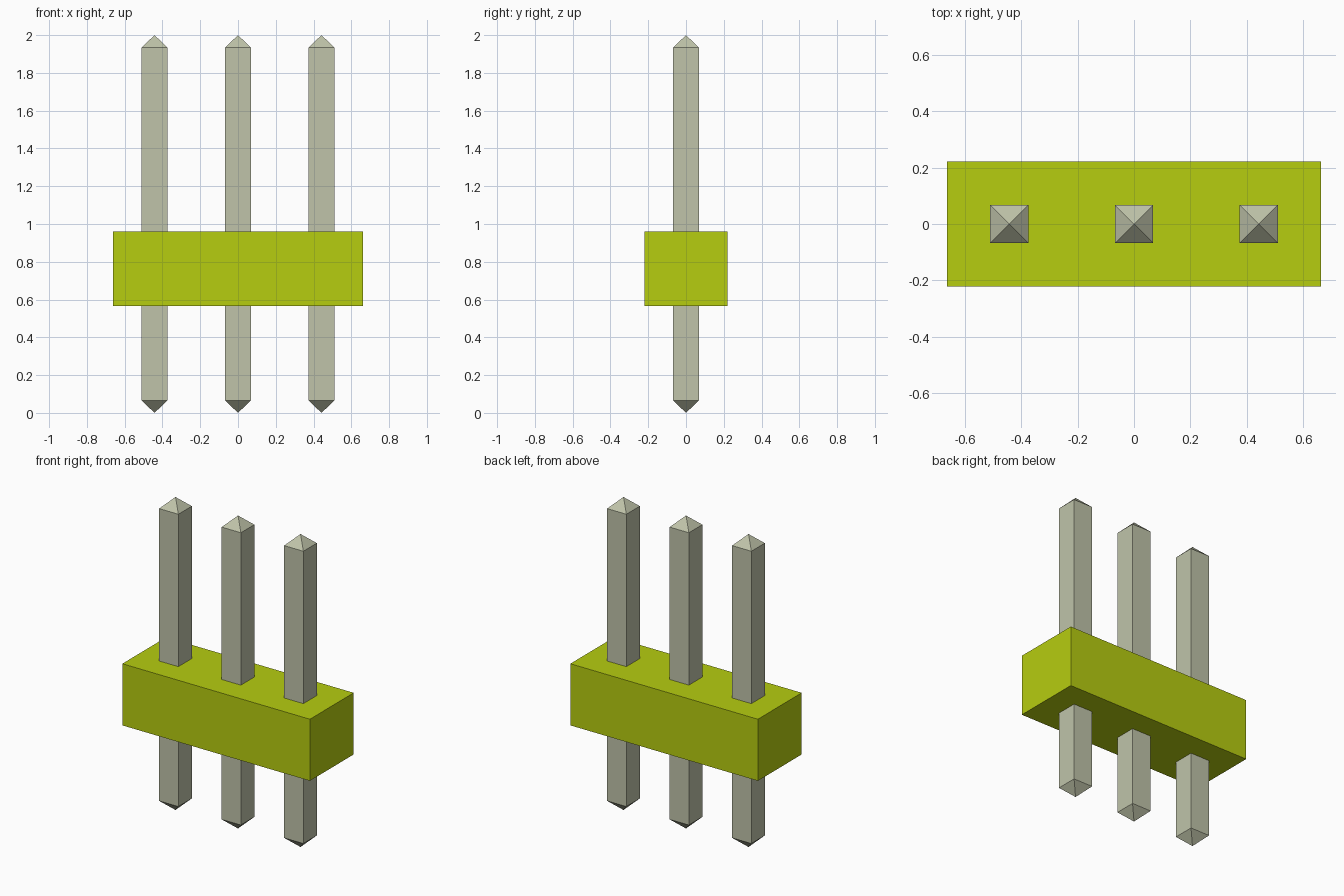
import bpy
import bmesh

cube = bpy.data.objects.get("Cube")
if cube:
    bpy.data.objects.remove(cube, do_unlink=True)


def make_material(name, color):
    mat = bpy.data.materials.new(name)
    mat.use_nodes = True
    mat.diffuse_color = color
    mat.node_tree.nodes["Principled BSDF"].inputs["Base Color"].default_value = color
    return mat


def add_object(name, bm, mat):
    bmesh.ops.recalc_face_normals(bm, faces=bm.faces)
    mesh = bpy.data.meshes.new(name)
    bm.to_mesh(mesh)
    bm.free()
    mesh.materials.append(mat)
    obj = bpy.data.objects.new(name, mesh)
    bpy.context.collection.objects.link(obj)
    return obj


green = make_material("lime plastic", (0.468, 0.61, 0.005, 1))
metal = make_material("pale grey metal", (0.525, 0.55, 0.40, 1))

PITCH = 0.442      # pin spacing
PIN_HALF = 0.068   # half width of the square pin
TIP = 0.066        # height of each pointed end
BODY_BOTTOM, BODY_TOP = 0.566, 0.96

# Plastic block holding the pins
bm = bmesh.new()
bmesh.ops.create_cube(bm, size=1)
bmesh.ops.scale(bm, vec=(3 * PITCH, PITCH, BODY_TOP - BODY_BOTTOM), verts=bm.verts)
bmesh.ops.translate(bm, vec=(0, 0, (BODY_TOP + BODY_BOTTOM) / 2), verts=bm.verts)
add_object("housing", bm, green)


# Square pin with a pyramid point at both ends
def add_pin(name, x):
    bm = bmesh.new()
    bmesh.ops.create_cube(bm, size=1)
    bmesh.ops.scale(bm, vec=(2 * PIN_HALF, 2 * PIN_HALF, 2 - 2 * TIP), verts=bm.verts)
    bm.normal_update()
    ends = [f for f in bm.faces if abs(f.normal.z) > 0.9]
    for face in ends:
        direction = 1 if face.normal.z > 0 else -1
        result = bmesh.ops.poke(bm, faces=[face])
        result["verts"][0].co.z = direction
    obj = add_object(name, bm, metal)
    obj.location = (x, 0, 1)


for name, x in (("right_pin", -PITCH), ("middle_pin", 0), ("left_pin", PITCH)):
    add_pin(name, x)
